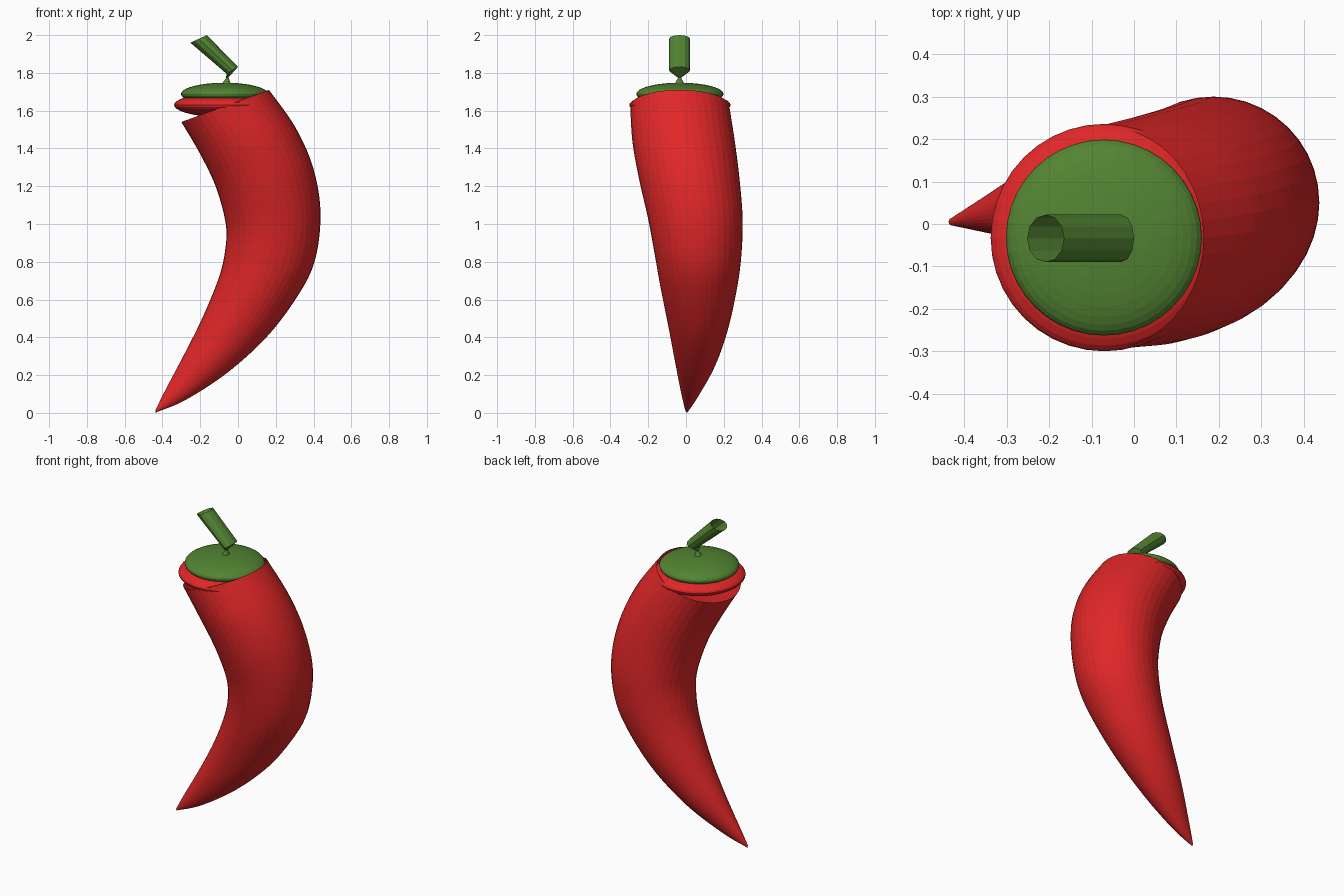
import bpy, bmesh, math
from mathutils import Vector

if "Cube" in bpy.data.objects:
    bpy.data.objects.remove(bpy.data.objects["Cube"])


def material(name, rgb):
    m = bpy.data.materials.new(name)
    m.diffuse_color = (*rgb, 1)
    m.use_nodes = True
    m.node_tree.nodes["Principled BSDF"].inputs["Base Color"].default_value = m.diffuse_color
    return m


red = material("pepper red", (0.75, 0.02, 0.021))
green = material("stem green", (0.085, 0.23, 0.032))


def catmull(keys, steps):
    """Smoothly interpolate rows of numbers."""
    rows = []
    for i in range(len(keys) - 1):
        p = [keys[max(0, min(len(keys) - 1, i + k))] for k in (-1, 0, 1, 2)]
        for s in range(steps):
            t = s / steps
            rows.append([0.5 * (2 * b + (c - a) * t + (2 * a - 5 * b + 4 * c - d) * t * t
                                + (3 * b - a - 3 * c + d) * t ** 3) for a, b, c, d in zip(*p)])
    rows.append(list(keys[-1]))
    return rows


def loft(name, rings, sides, mat, tip=None):
    """Open tube; each ring is (left x, left z, right x, right z, centre y, y radius)."""
    bm = bmesh.new()
    loops = []
    for xl, zl, xr, zr, yc, ry in rings:
        c = Vector(((xl + xr) / 2, yc, (zl + zr) / 2))
        a = Vector(((xr - xl) / 2, 0, (zr - zl) / 2))
        b = Vector((0, ry, 0))
        loops.append([bm.verts.new(c + a * math.cos(u) + b * math.sin(u))
                      for u in (2 * math.pi * k / sides for k in range(sides))])
    for top, low in zip(loops, loops[1:]):
        for k in range(sides):
            j = (k + 1) % sides
            bm.faces.new((top[k], low[k], low[j], top[j]))
    if tip:
        v = bm.verts.new(tip)
        for k in range(sides):
            bm.faces.new((loops[-1][k], v, loops[-1][(k + 1) % sides]))
    me = bpy.data.meshes.new(name)
    bm.to_mesh(me)
    bm.free()
    me.materials.append(mat)
    ob = bpy.data.objects.new(name, me)
    bpy.context.collection.objects.link(ob)
    return ob


def ellipsoid(name, centre, radius, height, mat):
    bpy.ops.mesh.primitive_uv_sphere_add(segments=40, ring_count=20, location=centre)
    ob = bpy.context.object
    ob.name = name
    ob.scale = (radius, radius, height)
    ob.data.materials.append(mat)


# curved tapering pepper body
body_keys = [
    (-0.30, 1.54, 0.164, 1.71, -0.033, 0.262),
    (-0.20, 1.37, 0.305, 1.51, -0.013, 0.271),
    (-0.115, 1.19, 0.40, 1.29, 0.017, 0.266),
    (-0.065, 1.00, 0.437, 1.05, 0.05, 0.25),
    (-0.067, 0.87, 0.405, 0.80, 0.064, 0.229),
    (-0.10, 0.72, 0.31, 0.61, 0.068, 0.203),
    (-0.19, 0.50, 0.15, 0.40, 0.066, 0.158),
    (-0.29, 0.30, -0.06, 0.21, 0.05, 0.105),
    (-0.385, 0.12, -0.275, 0.07, 0.022, 0.045),
    (-0.437, 0.015, -0.425, 0.006, 0.005, 0.008),
]
loft("pepper_body", catmull(body_keys, 7), 40, red, tip=(-0.435, 0.005, 0.0))

# shoulder and leafy cap
ellipsoid("shoulder", (-0.07, -0.032, 1.63), 0.268, 0.065, red)
ellipsoid("cap", (-0.071, -0.032, 1.688), 0.231, 0.06, green)

# bent hollow stem with a pinched base
stem_rings = [
    (-0.252, 1.96, -0.165, 2.00, -0.034, 0.056),
    (-0.06, 1.795, 0.0, 1.832, -0.034, 0.056),
    (-0.064, 1.772, -0.05, 1.776, -0.034, 0.008),
    (-0.095, 1.73, -0.035, 1.73, -0.034, 0.032),
]
loft("stem", stem_rings, 12, green)
